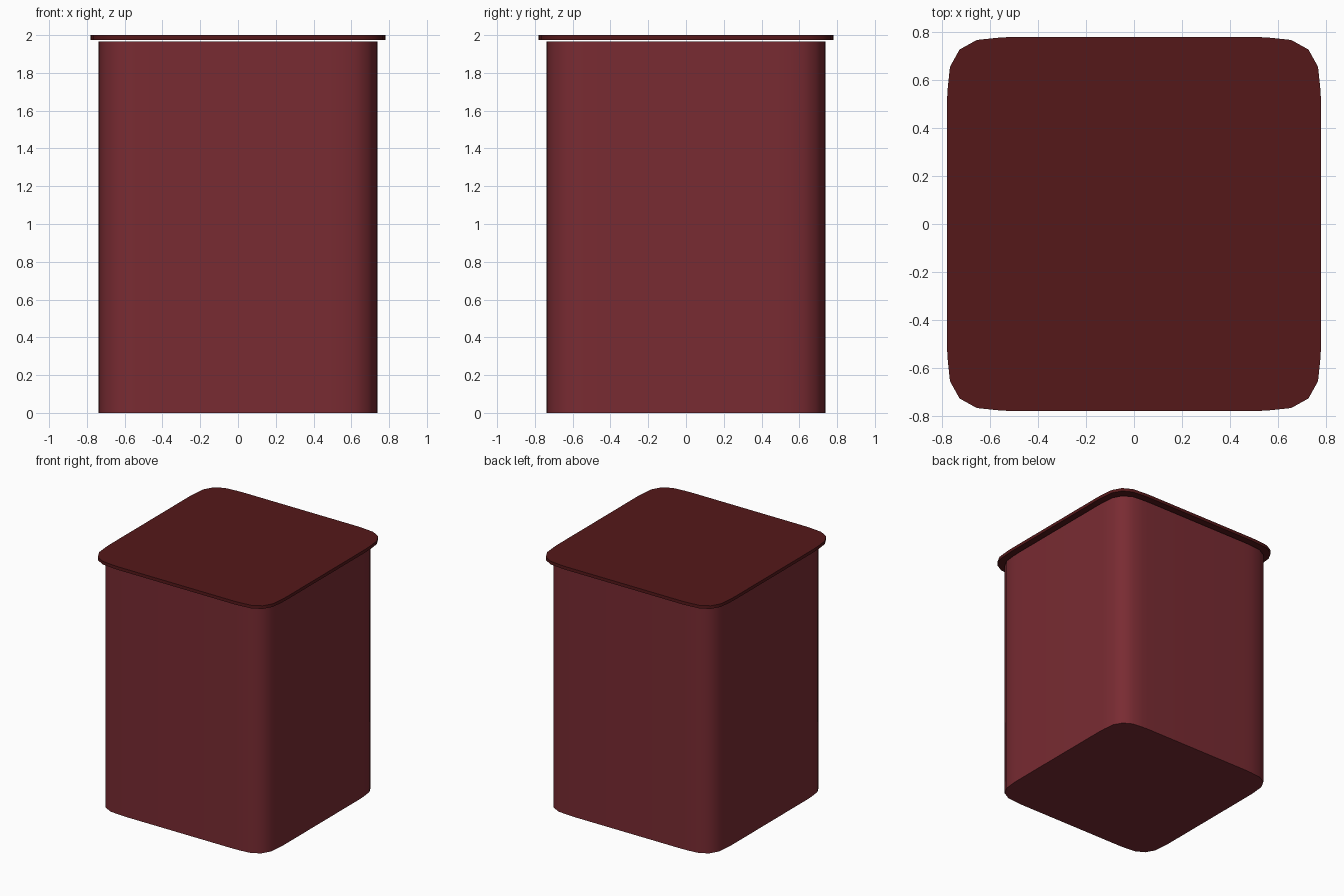
import bpy, bmesh, math

if "Cube" in bpy.data.objects:
    bpy.data.objects.remove(bpy.data.objects["Cube"])

# One rounded corner of the square outline, for a half width of 0.78
CORNER = [(0.78, 0.5), (0.777, 0.56), (0.767, 0.655), (0.727, 0.727),
          (0.655, 0.767), (0.56, 0.777), (0.5, 0.78)]


def material(name, colour):
    mat = bpy.data.materials.new(name)
    mat.diffuse_color = (*colour, 1)
    mat.use_nodes = True
    mat.node_tree.nodes["Principled BSDF"].inputs["Base Color"].default_value = mat.diffuse_color
    return mat


def rounded_block(name, half, z0, z1, mat):
    s = half / 0.78
    bm = bmesh.new()
    ring = []
    for q in range(4):
        c, n = round(math.cos(q * math.pi / 2)), round(math.sin(q * math.pi / 2))
        for x, y in CORNER:
            ring.append(bm.verts.new((s * (c * x - n * y), s * (n * x + c * y), z0)))
    base = bm.faces.new(ring)
    top = bmesh.ops.extrude_face_region(bm, geom=[base], use_keep_orig=True)
    moved = [v for v in top["geom"] if isinstance(v, bmesh.types.BMVert)]
    bmesh.ops.translate(bm, verts=moved, vec=(0, 0, z1 - z0))
    bmesh.ops.recalc_face_normals(bm, faces=bm.faces)
    me = bpy.data.meshes.new(name)
    bm.to_mesh(me)
    bm.free()
    ob = bpy.data.objects.new(name, me)
    bpy.context.collection.objects.link(ob)
    me.materials.append(mat)
    bpy.ops.object.select_all(action='DESELECT')
    ob.select_set(True)
    bpy.context.view_layer.objects.active = ob
    bpy.ops.object.shade_smooth_by_angle(angle=math.radians(40))
    return ob


# Container body
rounded_block("body", 0.738, 0, 1.965, material("body_red", (0.19, 0.024, 0.032)))
# Thin overhanging lid, floating just above the body
rounded_block("lid", 0.78, 1.975, 2.0, material("lid_dark_red", (0.09, 0.009, 0.01)))
